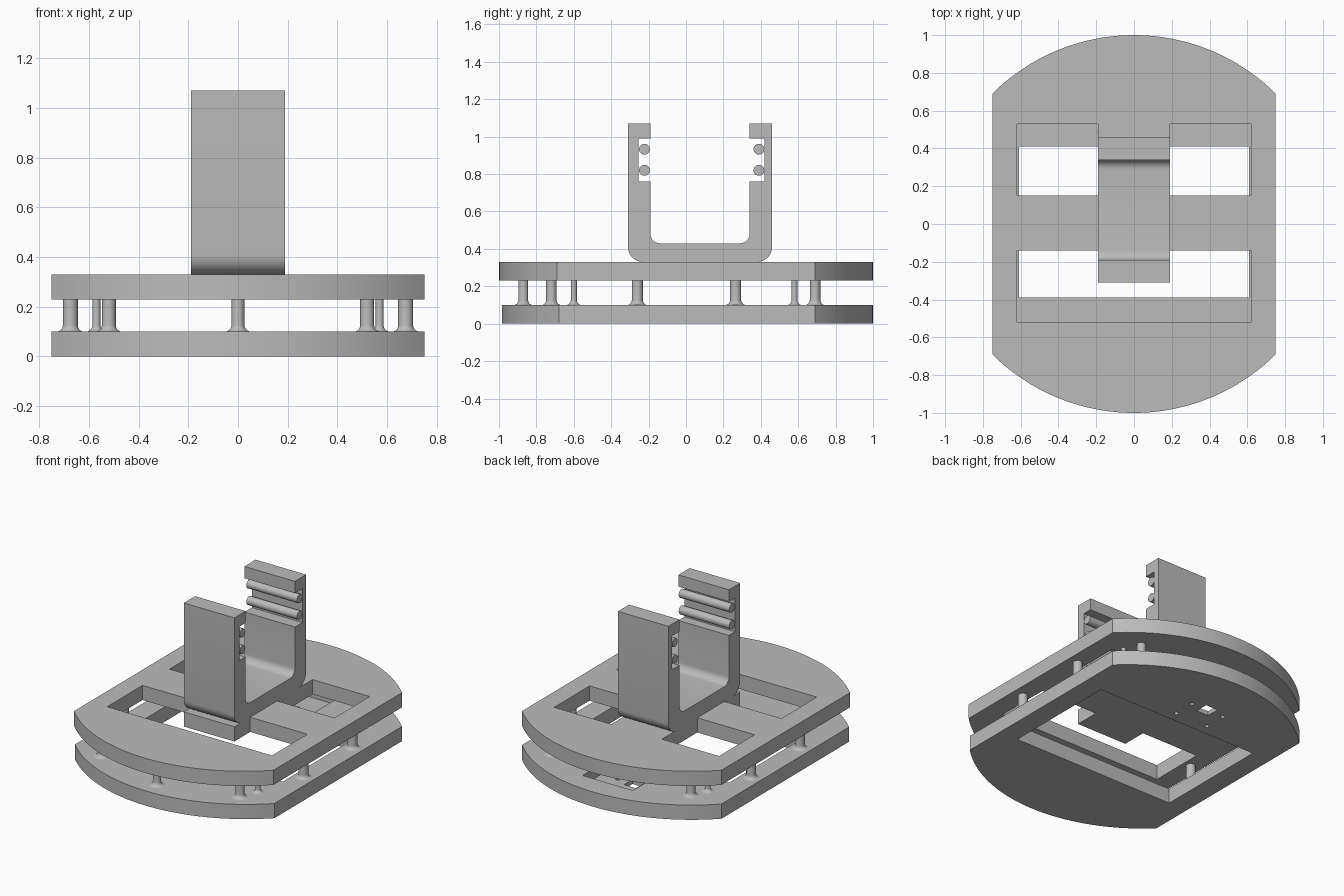
import bpy, bmesh, math
from mathutils import Vector, Matrix

cube = bpy.data.objects.get("Cube")
if cube:
    bpy.data.objects.remove(cube, do_unlink=True)

grey = bpy.data.materials.new("plain_grey")
grey.use_nodes = True
colour = (0.5, 0.5, 0.5, 1)
grey.diffuse_color = colour
grey.node_tree.nodes["Principled BSDF"].inputs["Base Color"].default_value = colour


def finish(bm, name, smooth=False):
    bmesh.ops.recalc_face_normals(bm, faces=bm.faces)
    mesh = bpy.data.meshes.new(name)
    bm.to_mesh(mesh)
    bm.free()
    mesh.materials.append(grey)
    obj = bpy.data.objects.new(name, mesh)
    bpy.context.collection.objects.link(obj)
    if smooth:
        bpy.ops.object.select_all(action='DESELECT')
        obj.select_set(True)
        bpy.context.view_layer.objects.active = obj
        bpy.ops.object.shade_smooth_by_angle(angle=math.radians(30))
    return obj


def prism(name, points, direction, smooth=False):
    """Extrude a closed 3D outline along a direction."""
    bm = bmesh.new()
    face = bm.faces.new([bm.verts.new(p) for p in points])
    out = bmesh.ops.extrude_face_region(bm, geom=[face])
    moved = [v for v in out["geom"] if isinstance(v, bmesh.types.BMVert)]
    bmesh.ops.translate(bm, verts=moved, vec=Vector(direction))
    return finish(bm, name, smooth)


def slab(name, outline, z0, z1, smooth=False):
    return prism(name, [(x, y, z0) for x, y in outline], (0, 0, z1 - z0), smooth)


def rect(x0, x1, y0, y1):
    return [(x0, y0), (x1, y0), (x1, y1), (x0, y1)]


def disc(cx, cy, r, steps=16):
    turns = [math.tau * i / steps for i in range(steps)]
    return [(cx + r * math.cos(a), cy + r * math.sin(a)) for a in turns]


def arc(cx, cy, r, start, end, steps=8):
    turns = [math.radians(start + (end - start) * i / steps) for i in range(steps + 1)]
    return [(cx + r * math.cos(a), cy + r * math.sin(a)) for a in turns]


def cut(obj, cutters):
    """Subtract the cutters for good, then delete them."""
    for c in cutters:
        mod = obj.modifiers.new("cut", 'BOOLEAN')
        mod.operation, mod.solver, mod.object = 'DIFFERENCE', 'EXACT', c
    bpy.context.view_layer.update()
    graph = bpy.context.evaluated_depsgraph_get()
    mesh = bpy.data.meshes.new_from_object(obj.evaluated_get(graph))
    obj.modifiers.clear()
    obj.data = mesh
    for c in cutters:
        bpy.data.objects.remove(c, do_unlink=True)


def plate_outline(front, back, front_corner, back_corner, half=0.75):
    """Straight sides with a shallow arc at each end."""
    def end(tip, corner):
        rise = tip - corner
        r = (half ** 2 + rise ** 2) / (2 * rise)
        spread = math.degrees(math.asin(half / r))
        return arc(0, tip - r, r, 90 - spread, 90 + spread, 40)
    back_arc = end(back, back_corner)
    front_arc = [(-x, -y) for x, y in end(-front, -front_corner)]
    return back_arc + front_arc


# Lower plate: large window, sensor recess, square hole and four screw holes
lower = slab("lower_plate", plate_outline(-0.985, 1, -0.68, 0.69), 0, 0.1, True)
cutters = [slab("window_cutter", rect(-0.61, 0.61, -0.39, 0.41), -0.1, 0.2),
           slab("recess_cutter", rect(-0.19, 0.19, 0.45, 0.84), 0.03, 0.2),
           slab("sensor_cutter", rect(-0.1, -0.01, 0.59, 0.68), -0.1, 0.2)]
for x in (-0.18, 0.067):
    for y in (0.485, 0.635):
        cutters.append(slab("screw_cutter", disc(x, y, 0.014), -0.1, 0.2))
cut(lower, cutters)

# Upper plate: two back windows and a front window around the bracket tab
upper = slab("upper_plate", plate_outline(-1, 1, -0.69, 0.69), 0.23, 0.33, True)
front_window = [(-0.62, -0.52), (0.62, -0.52), (0.62, -0.14), (0.19, -0.14),
                (0.19, -0.31), (-0.19, -0.31), (-0.19, -0.14), (-0.62, -0.14)]
cut(upper, [slab("front_window_cutter", front_window, 0.1, 0.5),
            slab("back_left_cutter", rect(0.19, 0.62, 0.15, 0.53), 0.1, 0.5),
            slab("back_right_cutter", rect(-0.62, -0.19, 0.15, 0.53), 0.1, 0.5)])

# U-shaped bracket with a notch in each upright
half = 0.19
profile = (arc(-0.23, 0.41, 0.08, 180, 270) + arc(0.38, 0.41, 0.08, 270, 360)
           + [(0.46, 1.07), (0.34, 1.07), (0.34, 0.99), (0.42, 0.99), (0.42, 0.76), (0.34, 0.76)]
           + arc(0.29, 0.48, 0.05, 0, -90) + arc(-0.14, 0.48, 0.05, 270, 180)
           + [(-0.19, 0.76), (-0.255, 0.76), (-0.255, 0.99), (-0.19, 0.99),
              (-0.19, 1.07), (-0.31, 1.07)])
prism("bracket", [(-half, y, z) for y, z in profile], (2 * half, 0, 0), True)

# Round bars across the notches
for side, y in (("front", -0.222), ("back", 0.39)):
    for level, z in (("lower", 0.82), ("upper", 0.933)):
        ring = [(-half, a, b) for a, b in disc(y, z, 0.029, 24)]
        prism(f"{side}_{level}_bar", ring, (2 * half, 0, 0), True)


def post(name, x, y, r):
    """Round post with a flared foot."""
    bm = bmesh.new()
    foot = arc(r + 0.025, 0.125, 0.025, 270, 180, 5)
    line = [(0, 0.1)] + foot + [(r, 0.23)]
    verts = [bm.verts.new((a, 0, z)) for a, z in line]
    edges = [bm.edges.new(pair) for pair in zip(verts, verts[1:])]
    bmesh.ops.spin(bm, geom=verts + edges, cent=(0, 0, 0), axis=(0, 0, 1),
                   angle=math.tau, steps=24)
    bmesh.ops.remove_doubles(bm, verts=bm.verts, dist=0.0001)
    bmesh.ops.transform(bm, matrix=Matrix.Translation((x, y, 0)), verts=bm.verts)
    finish(bm, name, True)


# Posts between the plates, mirrored left and right
post("front_centre_post", 0, -0.87, 0.026)
for side, s in (("left", 1), ("right", -1)):
    for label, x, y, r in (("front_corner", 0.52, -0.72, 0.028), ("front_thin", 0.57, -0.6, 0.016),
                           ("front_side", 0.675, -0.26, 0.03), ("back_side", 0.675, 0.265, 0.03),
                           ("back_thin", 0.57, 0.58, 0.016), ("back_corner", 0.52, 0.69, 0.028)):
        post(f"{side}_{label}_post", s * x, y, r)
